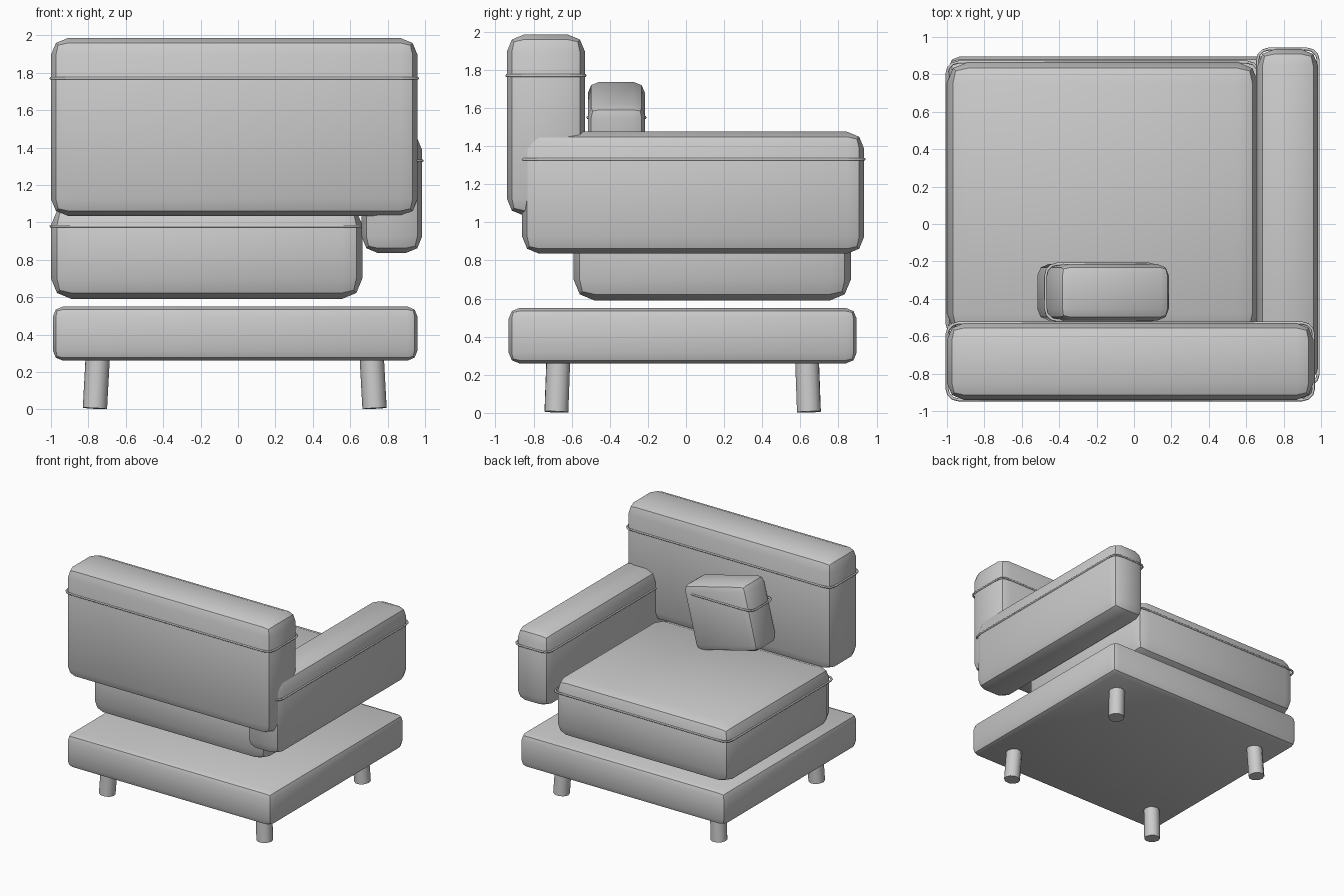
import bpy, math
from mathutils import Vector

if "Cube" in bpy.data.objects:
    bpy.data.objects.remove(bpy.data.objects["Cube"])

fabric = bpy.data.materials.new("light_grey")
fabric.diffuse_color = (0.6, 0.6, 0.6, 1)
fabric.use_nodes = True
fabric.node_tree.nodes["Principled BSDF"].inputs["Base Color"].default_value = fabric.diffuse_color


def finish(ob, name):
    ob.name = name
    ob.data.materials.append(fabric)
    return ob


def cushion(name, lo, hi, radius, tilt=0.0):
    """Rounded block between two corners."""
    lo, hi = Vector(lo), Vector(hi)
    bpy.ops.mesh.primitive_cube_add(size=1, location=(lo + hi) / 2)
    ob = finish(bpy.context.object, name)
    ob.scale = hi - lo
    bpy.ops.object.transform_apply(location=False, rotation=False, scale=True)
    ob.rotation_euler.y = tilt
    bev = ob.modifiers.new("round", "BEVEL")
    bev.width, bev.segments = radius, 2
    bpy.ops.object.modifier_apply(modifier=bev.name)
    bpy.ops.object.shade_smooth_by_angle(angle=math.radians(30))
    return ob


def piping(name, lo, hi, z, corner=0.06):
    """Thin cord running round a cushion at height z."""
    cx, cy = (lo[0] + hi[0]) / 2, (lo[1] + hi[1]) / 2
    hx, hy = (hi[0] - lo[0]) / 2 - corner, (hi[1] - lo[1]) / 2 - corner
    pts = []
    for i, (sx, sy) in enumerate([(1, 1), (-1, 1), (-1, -1), (1, -1)]):
        for k in range(4):
            a = math.radians(90 * i + 30 * k)
            pts.append((cx + sx * hx + corner * math.cos(a),
                        cy + sy * hy + corner * math.sin(a), z, 1))
    cu = bpy.data.curves.new(name, "CURVE")
    cu.dimensions = "3D"
    cu.bevel_depth, cu.bevel_resolution = 0.008, 1
    sp = cu.splines.new("POLY")
    sp.points.add(len(pts) - 1)
    for p, co in zip(sp.points, pts):
        p.co = co
    sp.use_cyclic_u = True
    ob = bpy.data.objects.new(name, cu)
    bpy.context.collection.objects.link(ob)
    finish(ob, name)


# Platform
cushion("base", (-0.99, -0.93, 0.26), (0.96, 0.895, 0.55), 0.055)

# Upholstered blocks, each with a cord
blocks = {
    "seat": ((-1.0, -0.59, 0.59), (0.665, 0.865, 1.095), 0.11, 0.98),
    "backrest": ((-1.0, -0.94, 1.035), (0.96, -0.53, 1.985), 0.09, 1.77),
    "armrest": ((0.66, -0.86, 0.835), (0.985, 0.935, 1.475), 0.09, 1.33),
}
for name, (lo, hi, r, z) in blocks.items():
    cushion(name, lo, hi, r)
    piping(name + "_piping", lo, hi, z)

# Leaning pillow with a level cord
lo, hi = (-0.472, -0.515, 1.125), (0.142, -0.215, 1.685)
cushion("pillow", lo, hi, 0.06, math.radians(14))
piping("pillow_piping", lo, hi, 1.55)

# Splayed legs
for sx in (-1, 1):
    for sy in (-1, 1):
        top = Vector((-0.0175 + sx * 0.7325, -0.0175 + sy * 0.6525, 0.28))
        foot = Vector((-0.0175 + sx * 0.7475, -0.0175 + sy * 0.6625, 0.005))
        axis = top - foot
        bpy.ops.mesh.primitive_cylinder_add(
            vertices=10, radius=0.065, depth=axis.length, location=(top + foot) / 2,
            rotation=axis.to_track_quat("Z", "Y").to_euler())
        side = ("left" if sx < 0 else "right", "front" if sy < 0 else "back")
        finish(bpy.context.object, "leg_%s_%s" % side)
        bpy.ops.object.shade_smooth_by_angle(angle=math.radians(40))
